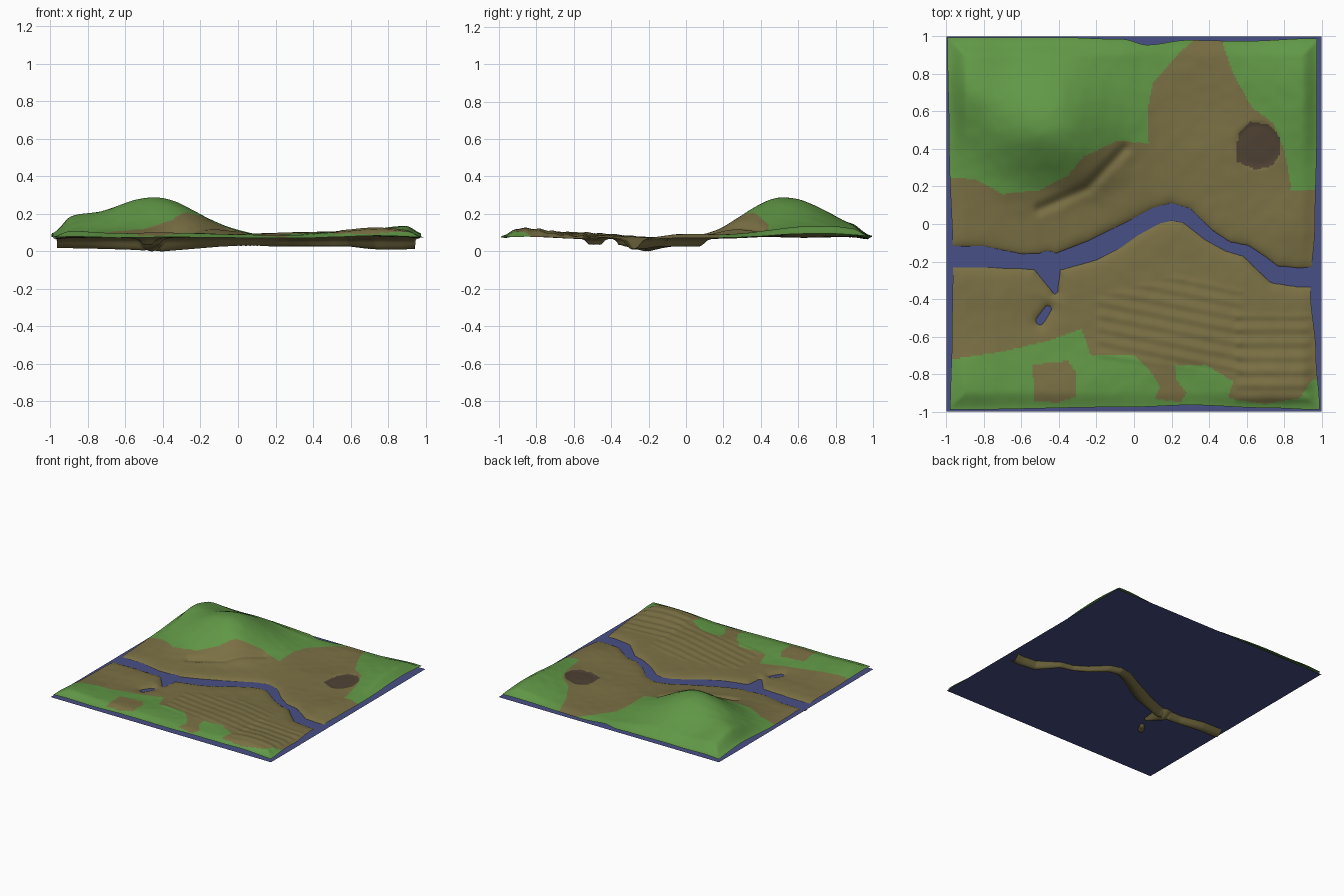
import bpy, bmesh, math
from mathutils import Vector, noise

if "Cube" in bpy.data.objects:
    bpy.data.objects.remove(bpy.data.objects["Cube"])

WATER = 0.055
N = 220

# river: x, y, half width, bed depth
RIVER = [(-1.05, -.175, .055, .035), (-.8, -.175, .055, .04), (-.6, -.2, .038, .045),
         (-.4, -.2, .045, .055), (-.22, -.14, .055, .04), (-.1, -.08, .055, .03),
         (0, -.02, .045, .025), (.12, .045, .045, .025), (.2, .065, .045, .03),
         (.28, .045, .04, .03), (.4, -.06, .03, .03), (.5, -.12, .025, .03),
         (.6, -.145, .03, .03), (.68, -.21, .04, .04), (.75, -.27, .045, .045),
         (.88, -.285, .05, .045), (1.05, -.28, .055, .035)]
SPUR = [(-.46, -.22, .075, .055), (-.42, -.36, .012, .02)]
POND = [(-.5, -.515, .022, .02), (-.46, -.455, .018, .02)]
CHANNELS = [s for line in (RIVER, SPUR, POND) for s in zip(line, line[1:])]

# mounds: x, y, height, x spread, front spread, back spread
MOUNDS = [(-.46, .52, .212, .25, .19, .25), (-.88, .72, .075, .12, .15, .2),
          (.9, .7, .062, .2, .25, .25), (.78, -.88, .045, .2, .15, .15),
          (-.35, -.88, .025, .35, .15, .15), (-.9, -.9, .025, .15, .15, .15),
          (.38, -.6, .022, .25, .2, .2), (.85, -.02, .018, .1, .1, .15),
          (-.28, .3, .025, .12, .09, .1)]
SCAR = [(-.5, .08), (-.25, .19), (-.05, .4)]

# outlines of the coloured areas
GRASS = [
    [(-1.1, .25), (-.85, .24), (-.7, .16), (-.5, .18), (-.35, .26), (-.27, .36), (-.1, .44),
     (.08, .43), (.07, .6), (.1, .75), (.25, .92), (.33, .99), (.33, 1.1), (-1.1, 1.1)],
    [(.47, 1.1), (.47, .97), (.53, .8), (.63, .62), (.74, .54), (.8, .4), (.84, .18),
     (1.1, .18), (1.1, 1.1)],
    [(-1.1, -.74), (-.7, -.68), (-.45, -.62), (-.28, -.56), (-.23, -.7), (0, -.7), (.1, -.8),
     (.14, -.87), (.11, -.93), (.25, -.95), (.28, -.9), (.22, -.82), (.22, -.75), (.38, -.75),
     (.53, -.84), (.5, -.93), (.7, -.96), (.88, -.93), (.95, -.83), (1.1, -.8),
     (1.1, -1.1), (-1.1, -1.1)]]
DIRT_PATCH = [(-.54, -.75), (-.35, -.73), (-.31, -.79), (-.31, -.92), (-.4, -.95), (-.53, -.95)]
PIT = [(.55, .33), (.65, .29), (.74, .31), (.78, .38), (.78, .46), (.72, .53),
       (.62, .545), (.56, .49), (.545, .41)]

# insets of the wavy terrain border: position along side, inset
LEFT = [(-1, .02), (-.6, .03), (-.2, .035), (.4, .015), (1, .005)]
RIGHT = [(-1, .01), (-.7, .03), (-.35, .06), (0, .035), (.5, .025), (1, .025)]
FRONT = [(-1, .01), (0, .025), (.3, .035), (.7, .02), (1, .01)]
BACK = [(-1, .005), (-.4, .005), (-.05, .015), (.08, .045), (.3, .02), (.6, .025), (1, .01)]


def smooth(t):
    t = max(0.0, min(1.0, t))
    return t * t * (3 - 2 * t)


def lerp_list(pts, t):
    for (a, va), (b, vb) in zip(pts, pts[1:]):
        if t <= b:
            return va + (vb - va) * smooth((t - a) / (b - a))
    return pts[-1][1]


def seg_dist(x, y, a, b):
    dx, dy = b[0] - a[0], b[1] - a[1]
    t = max(0, min(1, ((x - a[0]) * dx + (y - a[1]) * dy) / (dx * dx + dy * dy)))
    return math.hypot(x - a[0] - t * dx, y - a[1] - t * dy), t


def inside(poly, x, y):
    hit = False
    for (ax, ay), (bx, by) in zip(poly, poly[1:] + poly[:1]):
        if (ay > y) != (by > y) and x < ax + (y - ay) * (bx - ax) / (by - ay):
            hit = not hit
    return hit


def box(x, y, x0, x1, y0, y1, soft=.05):
    return smooth(min(x - x0, x1 - x, y - y0, y1 - y) / soft)


def height(x, y):
    z = .074
    for mx, my, h, sx, sf, sb in MOUNDS:
        sy = sf if y < my else sb
        z += h * math.exp(-.5 * (((x - mx) / sx) ** 2 + ((y - my) / sy) ** 2))
    z += .006 * noise.noise(Vector((x * 4, y * 4, 1))) + .002 * noise.noise(Vector((x * 14, y * 14, 5)))
    # eroded scar on the hillside
    d = min(seg_dist(x, y, a, b)[0] for a, b in zip(SCAR, SCAR[1:]))
    z -= .018 * math.exp(-(d / .03) ** 2)
    # stepped fields
    saw = lambda v: smooth((v % 1) * 1.5) - (v % 1)
    z += .012 * box(x, y, -.22, .6, -.82 + .1 * (.6 - x), -.25 - .25 * abs(x - .25)) * saw((y + .2 * x) / .07)
    z += .016 * box(x, y, .52, .97, -.98, -.46) * saw(y / .075)
    # shallow pit
    z -= .008 * smooth((.14 - math.hypot(x - .66, y - .42)) / .04)
    # land sags toward the border
    z = WATER + (z - WATER) * (.5 + .5 * smooth((.99 - max(abs(x), abs(y))) / .1))
    # river channels
    best = (9, .05, .03)
    for a, b in CHANNELS:
        d, t = seg_dist(x, y, a, b)
        hw = a[2] + (b[2] - a[2]) * t
        if d - hw < best[0]:
            best = (d - hw, hw, a[3] + (b[3] - a[3]) * t)
    d, hw, depth = best
    if d > 0:
        return WATER + (max(z, WATER + .008) - WATER) * (1 - math.exp(-d / .03))
    return WATER - depth * math.sin(min(1, -d / hw) * math.pi / 2)


def material(name, rgb):
    m = bpy.data.materials.new(name)
    m.diffuse_color = (*rgb, 1)
    m.use_nodes = True
    m.node_tree.nodes["Principled BSDF"].inputs["Base Color"].default_value = m.diffuse_color
    return m


def finish(name, bm, mats):
    me = bpy.data.meshes.new(name)
    bm.to_mesh(me)
    bm.free()
    for m in mats:
        me.materials.append(m)
    ob = bpy.data.objects.new(name, me)
    bpy.context.collection.objects.link(ob)
    return ob


# terrain sheet, coloured by area
bm = bmesh.new()
bmesh.ops.create_grid(bm, x_segments=N, y_segments=N, size=1)
for v in bm.verts:
    u, w = v.co.x, v.co.y
    x0, x1 = -1 + lerp_list(LEFT, w), 1 - lerp_list(RIGHT, w)
    y0, y1 = -1 + lerp_list(FRONT, u), 1 - lerp_list(BACK, u)
    x = x0 + (x1 - x0) * (u + 1) / 2
    y = y0 + (y1 - y0) * (w + 1) / 2
    v.co = (x, y, max(0, height(x, y)))
for f in bm.faces:
    f.smooth = True
    c = f.calc_center_median()
    if inside(PIT, c.x, c.y):
        f.material_index = 2
    elif any(inside(g, c.x, c.y) for g in GRASS) and not inside(DIRT_PATCH, c.x, c.y):
        f.material_index = 1
finish("terrain", bm, [material("earth_brown", (.195, .162, .058)),
                       material("grass_green", (.12, .315, .062)),
                       material("pit_dark_brown", (.08, .054, .034))])

# flat water sheet
bm = bmesh.new()
bmesh.ops.create_grid(bm, x_segments=1, y_segments=1, size=1)
for v in bm.verts:
    v.co.z = WATER
finish("water", bm, [material("water_blue", (.065, .08, .24))])
